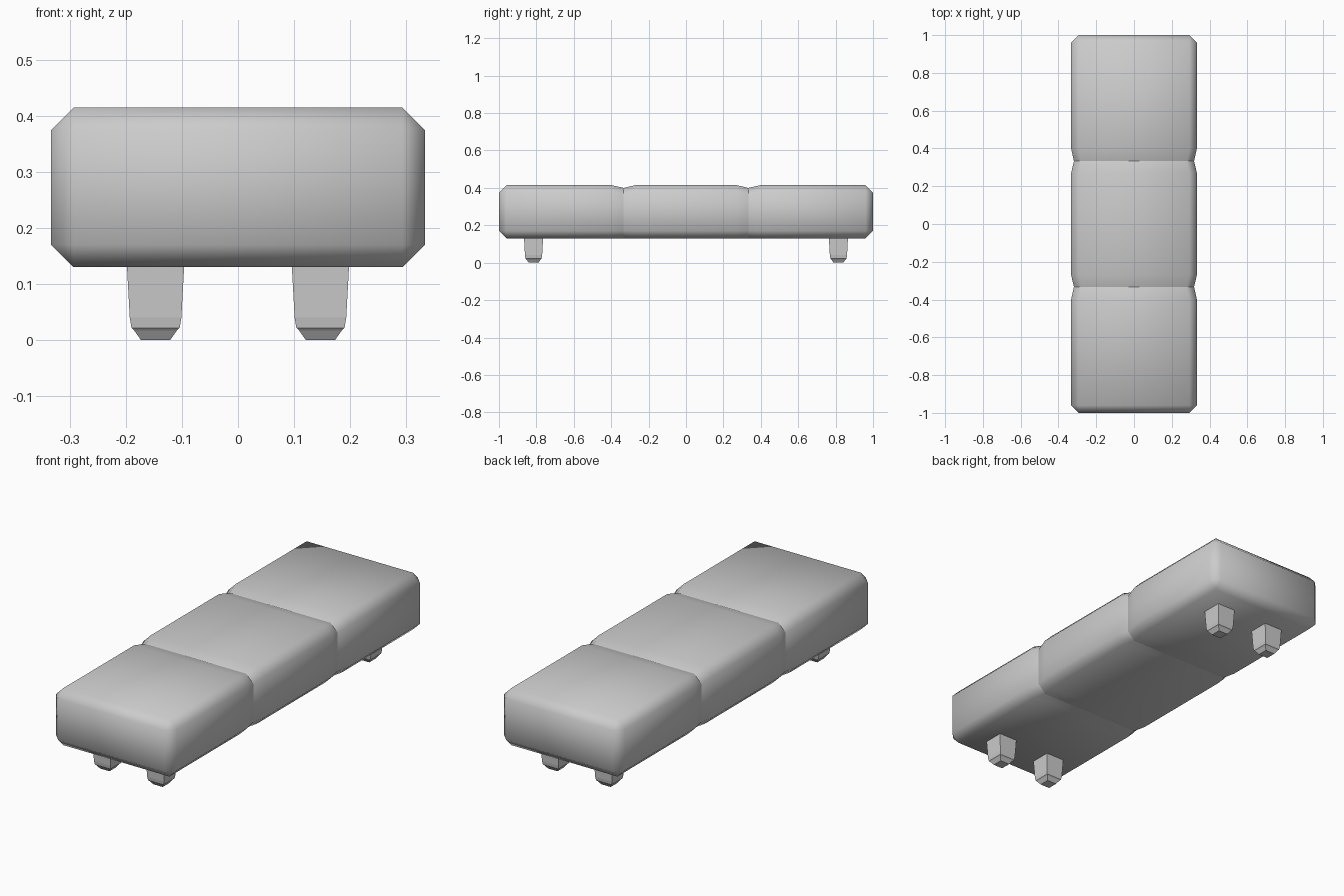
import bpy, bmesh

default_cube = bpy.data.objects.get("Cube")
if default_cube:
    bpy.data.objects.remove(default_cube, do_unlink=True)

COLOUR = (0.6, 0.6, 0.6, 1)
grey = bpy.data.materials.new("light grey")
grey.use_nodes = True
grey.diffuse_color = COLOUR
grey.node_tree.nodes["Principled BSDF"].inputs["Base Color"].default_value = COLOUR


def loft(name, rings, cap_first, cap_last, smooth):
    """Skin a row of equal-sized closed rings."""
    bm = bmesh.new()
    loops = [[bm.verts.new(p) for p in ring] for ring in rings]
    n = len(loops[0])
    for a, b in zip(loops, loops[1:]):
        for i in range(n):
            j = (i + 1) % n
            bm.faces.new((a[i], a[j], b[j], b[i]))
    if cap_first:
        bm.faces.new(loops[0][::-1])
    if cap_last:
        bm.faces.new(loops[-1])
    bmesh.ops.remove_doubles(bm, verts=bm.verts, dist=1e-4)
    for f in bm.faces:
        f.smooth = smooth
    mesh = bpy.data.meshes.new(name)
    bm.to_mesh(mesh)
    bm.free()
    mesh.materials.append(grey)
    obj = bpy.data.objects.new(name, mesh)
    bpy.context.collection.objects.link(obj)
    return obj


# Cushions: chamfered box sections lofted along y
HALF, LOW, HIGH, BEVEL = 0.333, 0.13, 0.415, 0.04
SEAM, PINCH = 0.333, 0.015


def section(y, side_in=0.0, top_in=0.0, bottom_in=0.0, c=BEVEL):
    w, t, b = HALF - side_in, HIGH - top_in, LOW + bottom_in
    corners = [(w, b + c), (w, t - c), (w - c, t), (c - w, t),
               (-w, t - c), (-w, b + c), (c - w, b), (w - c, b)]
    return [(x, y, z) for x, z in reversed(corners)]


def outer_end(y):
    return section(y, BEVEL, BEVEL, BEVEL, 0)


def seam(y):
    return section(y, PINCH, PINCH)


loft("front_cushion", [outer_end(-1), section(-1 + BEVEL), section(-0.4), seam(-SEAM)],
     True, False, True)
loft("middle_cushion", [seam(-SEAM), section(-0.27), section(0.27), seam(SEAM)],
     False, False, True)
loft("back_cushion", [seam(SEAM), section(0.4), section(1 - BEVEL), outer_end(1)],
     False, True, True)

# Legs: square tapered posts with a stepped foot
LEG_PROFILE = [(0.026, 0), (0.038, 0.017), (0.043, 0.022), (0.046, 0.04), (0.052, 0.15)]
for end, sy in (("front", -1), ("back", 1)):
    for side, sx in (("right", -1), ("left", 1)):
        rings = [[(sx * 0.147 + r * i, sy * 0.815 + r * j, z)
                  for i, j in ((-1, -1), (1, -1), (1, 1), (-1, 1))]
                 for r, z in LEG_PROFILE]
        loft(f"{end}_{side}_leg", rings, True, True, False)
